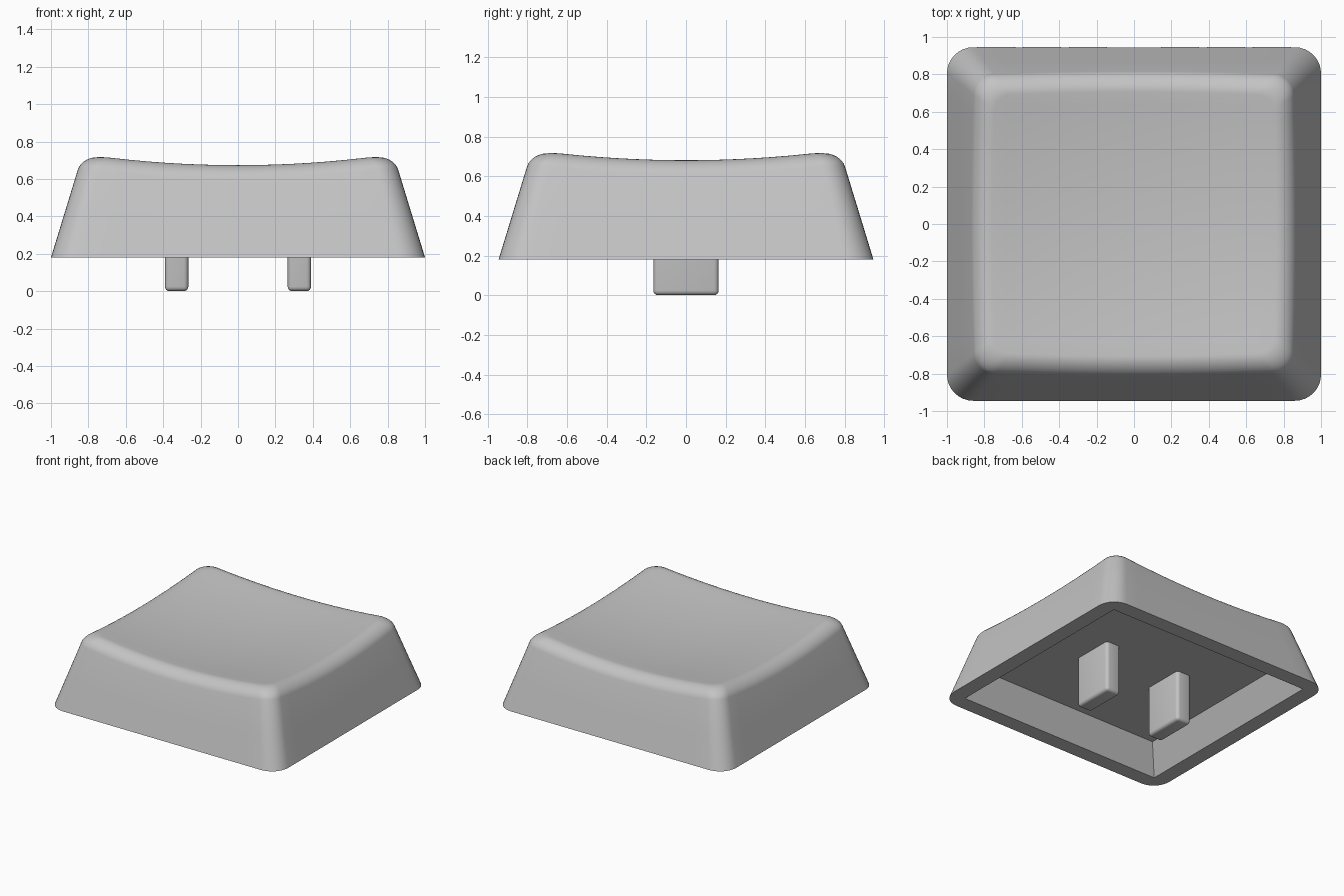
import bpy, bmesh, math
from mathutils import Vector

if "Cube" in bpy.data.objects:
    bpy.data.objects.remove(bpy.data.objects["Cube"])

HX, HY, Z0 = 1.0, 0.945, 0.18      # base half sizes and height of lower rim
DRAFT = 0.306                      # inward lean of the walls per unit height
FILLET = 0.085                     # tangent length of the top edge rounding
ARC, SIDE = 8, 14                  # segments per corner and per side

grey = bpy.data.materials.new("light grey plastic")
grey.diffuse_color = (0.55, 0.55, 0.55, 1)
grey.use_nodes = True
grey.node_tree.nodes["Principled BSDF"].inputs["Base Color"].default_value = grey.diffuse_color


def dish(x, y):
    return 0.628 + 0.09 * (x * x + y * y)


def outline(i, d):
    """Point i of the rounded rectangle inset by d."""
    r = 0.14 - 0.2 * d
    n = ARC + SIDE
    corner, k = divmod(i, n)

    def arc_point(c, step):
        a = math.pi / 2 * (c + step / ARC)
        sx = 1 if c % 4 in (0, 3) else -1
        sy = 1 if c % 4 in (0, 1) else -1
        return Vector((sx * (HX - d - r) + r * math.cos(a),
                       sy * (HY - d - r) + r * math.sin(a)))
    if k <= ARC:
        return arc_point(corner, k)
    return arc_point(corner, ARC).lerp(arc_point(corner + 1, 0), (k - ARC) / SIDE)


def column(i):
    """Vertical section of the shell, from the cavity ceiling to the dish."""
    base = outline(i, 0)
    inner = Vector((max(-0.88, min(0.88, base.x)), max(-0.825, min(0.825, base.y))))
    pts = [(inner.x * 0.78 / 0.88, inner.y * 0.725 / 0.825, 0.395),
           (inner.x, inner.y, Z0), (base.x, base.y, Z0)]
    # inset where the wall would meet the dish
    d = 0.16
    for _ in range(12):
        d = DRAFT * (dish(*outline(i, d)) - Z0)
    slope = math.hypot(1, DRAFT)
    d1 = d - FILLET * DRAFT / slope
    d2 = d + FILLET
    a = Vector((d1, Z0 + d1 / DRAFT))
    b = Vector((d, Z0 + d / DRAFT))
    c = Vector((d2, dish(*outline(i, d2))))
    # straight wall, then a conic arc as the rounded top edge
    for t in (0.5, 1):
        p = outline(i, d1 * t)
        pts.append((p.x, p.y, Z0 + d1 * t / DRAFT))
    w = 0.64
    for s in range(1, 9):
        t = s / 8
        wa, wb, wc = (1 - t) ** 2, 2 * w * t * (1 - t), t * t
        q = (a * wa + b * wb + c * wc) / (wa + wb + wc)
        p = outline(i, q.x)
        pts.append((p.x, p.y, q.y))
    # concave top
    p = outline(i, d2)
    for s in range(9, 0, -1):
        x, y = p * (s / 10)
        pts.append((x, y, dish(x, y)))
    return pts


def finish(bm, name, angle):
    bmesh.ops.recalc_face_normals(bm, faces=bm.faces)
    me = bpy.data.meshes.new(name)
    bm.to_mesh(me)
    bm.free()
    me.materials.append(grey)
    ob = bpy.data.objects.new(name, me)
    bpy.context.collection.objects.link(ob)
    bpy.ops.object.select_all(action='DESELECT')
    ob.select_set(True)
    bpy.context.view_layer.objects.active = ob
    bpy.ops.object.shade_smooth_by_angle(angle=math.radians(angle))
    return ob


# Key cap shell
bm = bmesh.new()
count = 4 * (ARC + SIDE)
cols = [[bm.verts.new(p) for p in column(i)] for i in range(count)]
centre = bm.verts.new((0, 0, dish(0, 0)))
for i in range(count):
    u, v = cols[i], cols[(i + 1) % count]
    for k in range(len(u) - 1):
        bm.faces.new((u[k], v[k], v[k + 1], u[k + 1]))
    bm.faces.new((u[-1], v[-1], centre))
bmesh.ops.remove_doubles(bm, verts=bm.verts, dist=1e-5)
# flat cavity ceiling
bmesh.ops.holes_fill(bm, edges=[e for e in bm.edges if e.is_boundary], sides=0)
finish(bm, "cap_shell", 30)

# Two mounting pegs under the ceiling
for side, label in ((-1, "left"), (1, "right")):
    bm = bmesh.new()
    bmesh.ops.create_cube(bm, size=1)
    for v in bm.verts:
        v.co = (side * 0.328 + v.co.x * 0.125, v.co.y * 0.33, 0.2 + v.co.z * 0.4)
    edges = [e for e in bm.edges if not all(v.co.z > 0.3 for v in e.verts)]
    bmesh.ops.bevel(bm, geom=edges, offset=0.024, segments=4, profile=0.5, affect='EDGES')
    finish(bm, "peg_" + label, 40)
